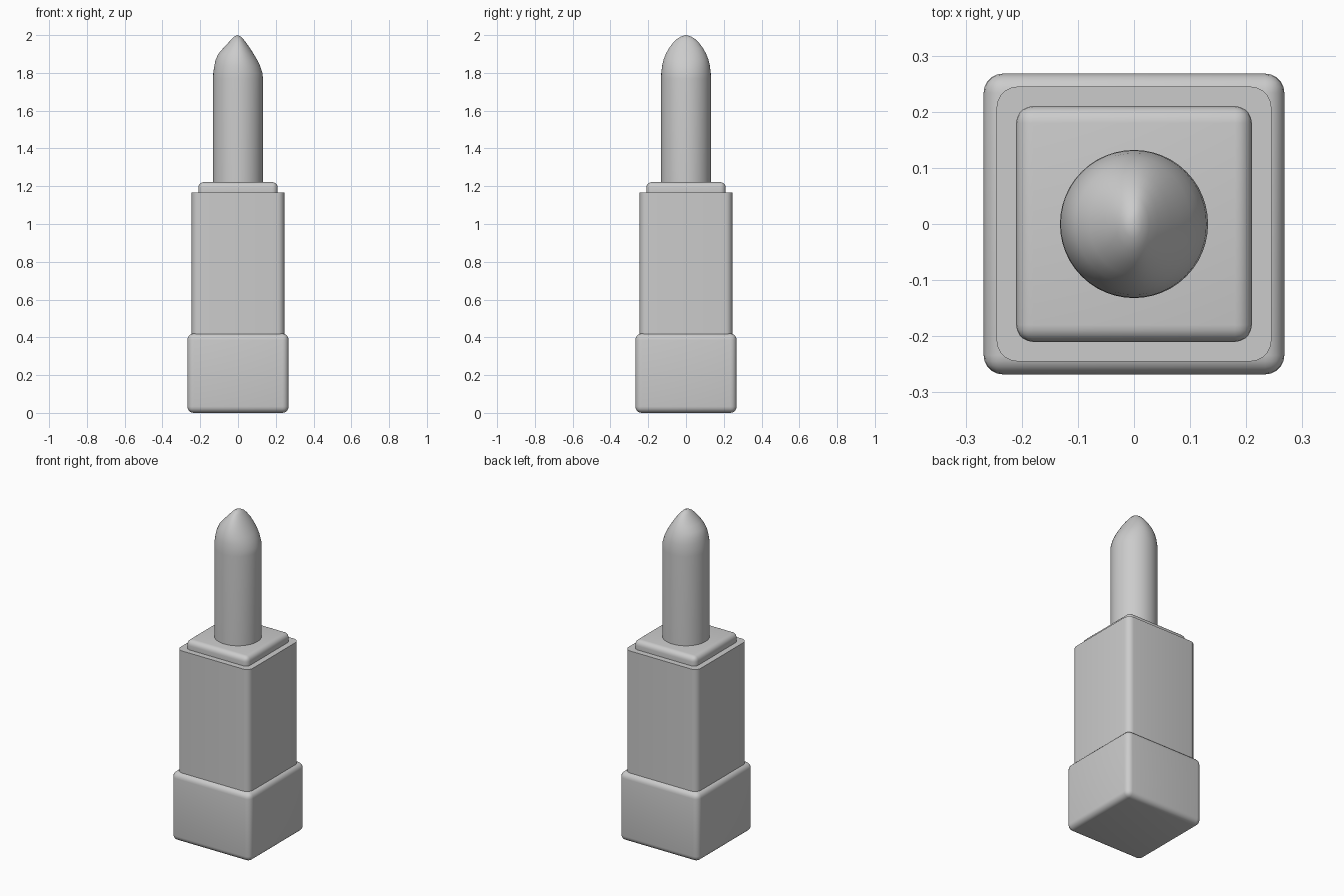
import bpy, bmesh, math

if "Cube" in bpy.data.objects:
    bpy.data.objects.remove(bpy.data.objects["Cube"])


def finish(name, bm, angle=40):
    bmesh.ops.recalc_face_normals(bm, faces=bm.faces)
    mesh = bpy.data.meshes.new(name)
    bm.to_mesh(mesh)
    bm.free()
    obj = bpy.data.objects.new(name, mesh)
    bpy.context.collection.objects.link(obj)
    bpy.ops.object.select_all(action='DESELECT')
    obj.select_set(True)
    bpy.context.view_layer.objects.active = obj
    bpy.ops.object.shade_smooth_by_angle(angle=math.radians(angle))
    return obj


def rounded_block(name, half, z0, z1, radius, corners_only=False):
    """Square block with rounded edges, or only rounded upright corners."""
    bm = bmesh.new()
    bmesh.ops.create_cube(bm, size=1)
    for v in bm.verts:
        v.co.x *= 2 * half
        v.co.y *= 2 * half
        v.co.z = z1 if v.co.z > 0 else z0
    edges = [e for e in bm.edges if not corners_only
             or abs(e.verts[0].co.z - e.verts[1].co.z) > 0.01]
    bmesh.ops.bevel(bm, geom=edges, offset=radius, segments=5,
                    profile=0.5, affect='EDGES')
    return finish(name, bm)


# Case: wide base, slimmer body, and collar with a small ledge around it
rounded_block("base", 0.268, 0.0, 0.42, 0.034)
rounded_block("body", 0.245, 0.38, 1.167, 0.038, corners_only=True)
rounded_block("collar", 0.21, 1.12, 1.222, 0.03)

# Lipstick bullet: z, left reach, right reach, front/back reach
rings = [
    (1.20, 0.132, 0.132, 0.132),
    (1.77, 0.132, 0.132, 0.132),
    (1.80, 0.131, 0.129, 0.131),
    (1.84, 0.125, 0.116, 0.126),
    (1.87, 0.118, 0.101, 0.119),
    (1.90, 0.105, 0.083, 0.107),
    (1.93, 0.079, 0.064, 0.091),
    (1.96, 0.051, 0.043, 0.068),
    (1.98, 0.033, 0.027, 0.047),
    (1.993, 0.019, 0.014, 0.025),
]
SIDES = 48
bm = bmesh.new()
loops = []
for z, left, right, depth in rings:
    loop = []
    for i in range(SIDES):
        a = math.tau * i / SIDES
        c, s = math.cos(a), math.sin(a)
        loop.append(bm.verts.new(((right if c > 0 else left) * c, depth * s, z)))
    loops.append(loop)
tip = bm.verts.new((-0.004, 0, 2.0))
for i in range(SIDES):
    j = (i + 1) % SIDES
    for lo, hi in zip(loops, loops[1:]):
        bm.faces.new((lo[i], lo[j], hi[j], hi[i]))
    bm.faces.new((loops[-1][i], loops[-1][j], tip))
bm.faces.new(loops[0][::-1])
finish("lipstick_bullet", bm, 60)
